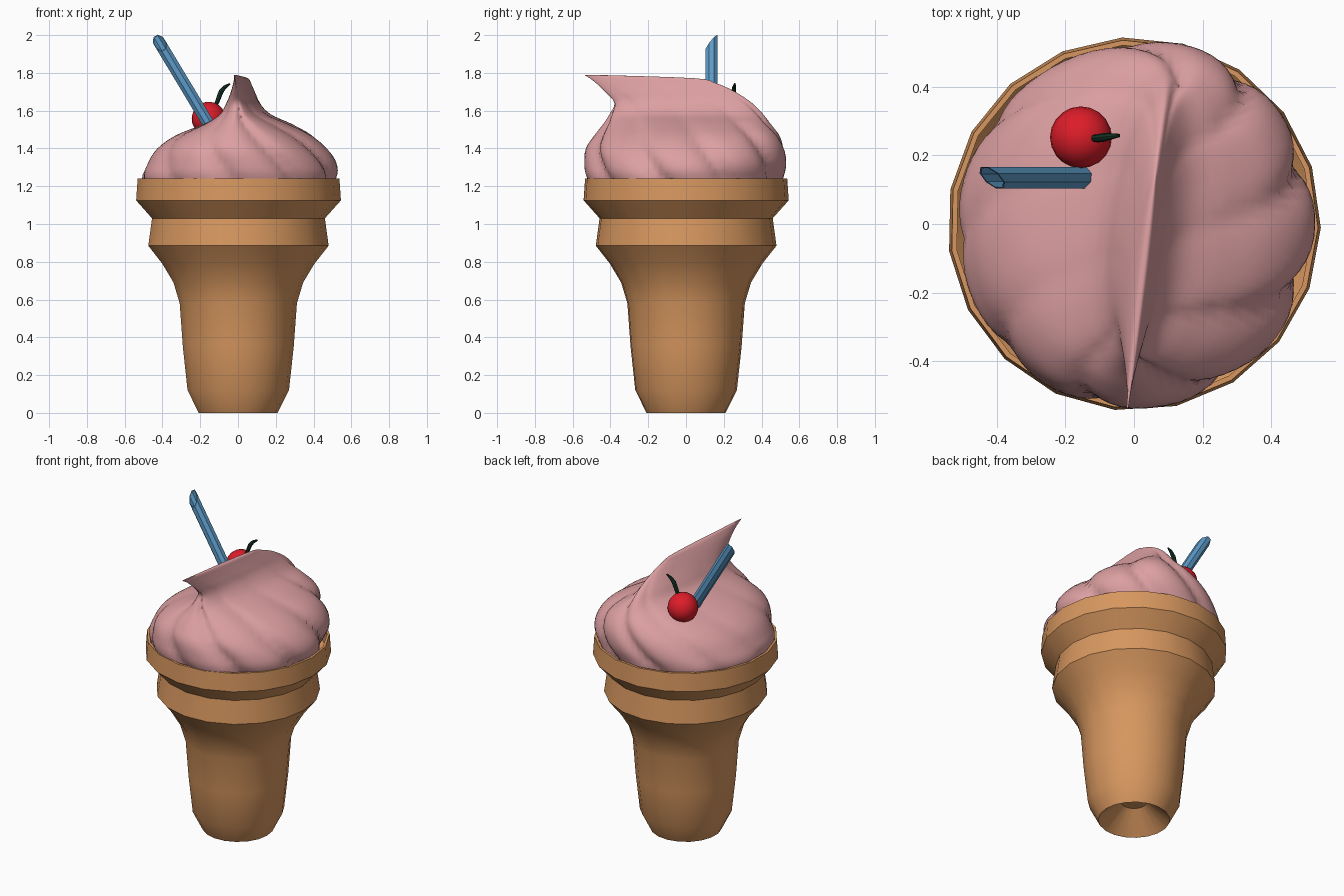
import bpy, bmesh, math
from mathutils import Vector

if "Cube" in bpy.data.objects:
    bpy.data.objects.remove(bpy.data.objects["Cube"])


def material(name, rgb):
    m = bpy.data.materials.new(name)
    m.diffuse_color = (*rgb, 1)
    m.use_nodes = True
    m.node_tree.nodes["Principled BSDF"].inputs["Base Color"].default_value = m.diffuse_color
    return m


WAFER = material("wafer_tan", (0.68, 0.31, 0.115))
CREAM = material("pink_cream", (0.72, 0.35, 0.36))
RED = material("cherry_red", (0.72, 0.012, 0.022))
GREEN = material("stem_green", (0.008, 0.035, 0.02))
BLUE = material("straw_blue", (0.11, 0.33, 0.58))


def finish(bm, name, mat, angle):
    bmesh.ops.recalc_face_normals(bm, faces=bm.faces)
    me = bpy.data.meshes.new(name)
    bm.to_mesh(me)
    bm.free()
    me.materials.append(mat)
    ob = bpy.data.objects.new(name, me)
    bpy.context.collection.objects.link(ob)
    bpy.ops.object.select_all(action='DESELECT')
    ob.select_set(True)
    bpy.context.view_layer.objects.active = ob
    bpy.ops.object.shade_smooth_by_angle(angle=math.radians(angle))
    return ob


def loft(name, rings, mat, angle=35, caps=True, loop=False):
    """Skin a list of closed rings of points."""
    bm = bmesh.new()
    vs = [[bm.verts.new(p) for p in ring] for ring in rings]
    pairs = list(zip(vs, vs[1:])) + ([(vs[-1], vs[0])] if loop else [])
    for a, b in pairs:
        n = len(a)
        for i in range(n):
            j = (i + 1) % n
            bm.faces.new((a[i], a[j], b[j], b[i]))
    if caps:
        bm.faces.new(vs[0][::-1])
        bm.faces.new(vs[-1])
    return finish(bm, name, mat, angle)


def circle(r, z, n, off=0.0):
    return [(r * math.cos(off + math.tau * i / n), r * math.sin(off + math.tau * i / n), z)
            for i in range(n)]


# Wafer cone: recessed base, outer wall with two bands, thin rim, inner wall
profile = [(0.075, 0.12), (0.21, 0), (0.27, 0.12), (0.295, 0.35), (0.312, 0.58), (0.345, 0.69),
           (0.405, 0.79), (0.48, 0.885), (0.46, 1.03), (0.545, 1.125), (0.537, 1.24),
           (0.522, 1.24), (0.525, 1.13), (0.44, 1.04)]
loft("wafer_cone", [circle(r, z, 19, -0.02) for r, z in profile], WAFER, 30)

# Cream swirl: horizontal slices (z, half width left, half width right, front y, back y)
slices = [(1.10, .47, .47, -.47, .47), (1.24, .515, .52, -.53, .515), (1.32, .495, .51, -.54, .535),
          (1.40, .45, .45, -.53, .53), (1.47, .36, .36, -.485, .50), (1.53, .22, .235, -.44, .45),
          (1.58, .135, .12, -.41, .41), (1.64, .095, .06, -.385, .35), (1.70, .06, .035, -.43, .26),
          (1.745, .035, .02, -.475, .16), (1.772, .018, .012, -.51, .04), (1.79, .003, .003, -.54, -.50)]


def catmull(a, b, c, d, t):
    return [0.5 * (2 * q + (r - p) * t + (2 * p - 5 * q + 4 * r - s) * t * t
                   + (3 * q - p - 3 * r + s) * t ** 3) for p, q, r, s in zip(a, b, c, d)]


rows = []
for i in range(len(slices) - 1):
    four = [slices[min(max(i + k, 0), len(slices) - 1)] for k in (-1, 0, 1, 2)]
    rows += [catmull(*four, t / 4) for t in range(4)]
rows.append(slices[-1])

rings = []
for z, hl, hr, yf, yb in rows:
    lean = min(max((z - 1.24) / 0.3, 0), 1)          # crest drifts right towards the back
    fade = min(max((1.74 - z) / 0.2, 0), 1)          # folds vanish into the crest
    ring = []
    for k in range(96):
        th = math.tau * k / 96
        c, s = math.cos(th), math.sin(th)
        fold = 1 - abs(math.sin(4.5 * (th + math.radians(95) + 1.5 * (z - 1.24))))
        depth = (0.07 + 0.03 * c) * fade * fold ** 1.5
        y = (yf + yb) / 2 + (yb - yf) / 2 * s * (1 - depth)
        x = (hr if c > 0 else hl) * c * (1 - depth) + lean * (0.045 + 0.12 * y)
        ring.append((x, y, z))
    rings.append(ring)
loft("cream_swirl", rings, CREAM, 50)

# Cherry
bm = bmesh.new()
bmesh.ops.create_uvsphere(bm, u_segments=20, v_segments=12, radius=0.09)
bmesh.ops.translate(bm, verts=bm.verts, vec=(-0.155, 0.253, 1.557))
finish(bm, "cherry", RED, 40)

# Cherry stem: tapered bent tube
path = [(-.125, .25, 1.61, .010), (-.105, .25, 1.66, .012), (-.09, .252, 1.70, .013),
        (-.07, .255, 1.725, .010), (-.043, .258, 1.742, .005)]
rings = []
for i, p in enumerate(path):
    a, b = path[max(i - 1, 0)], path[min(i + 1, len(path) - 1)]
    d = Vector((b[0] - a[0], 0, b[2] - a[2])).normalized()
    u, v = Vector((d.z, 0, -d.x)), Vector((0, 1, 0))
    rings.append([Vector(p[:3]) + p[3] * (u * math.cos(math.tau * k / 8) + v * math.sin(math.tau * k / 8))
                  for k in range(8)])
loft("cherry_stem", rings, GREEN, 40)

# Straw: hollow eight-sided tube with a slanted top cut
axis, side, back = Vector((-.516, 0, .857)), Vector((.857, 0, .516)), Vector((0, 1, 0))


def straw_ring(centre, r, slant):
    out = []
    for k in range(8):
        a = math.tau * (k + 0.5) / 8
        dy = r * math.sin(a)
        out.append(Vector(centre) + side * (r * math.cos(a)) + back * dy + axis * (slant * dy))
    return out


low, top = (-.105, .135, 1.445), (-.414, .135, 1.958)
loft("straw", [straw_ring(low, .034, 0), straw_ring(top, .034, 1.4),
               straw_ring(top, .030, 1.4), straw_ring(low, .030, 0)], BLUE, 30, caps=False, loop=True)
